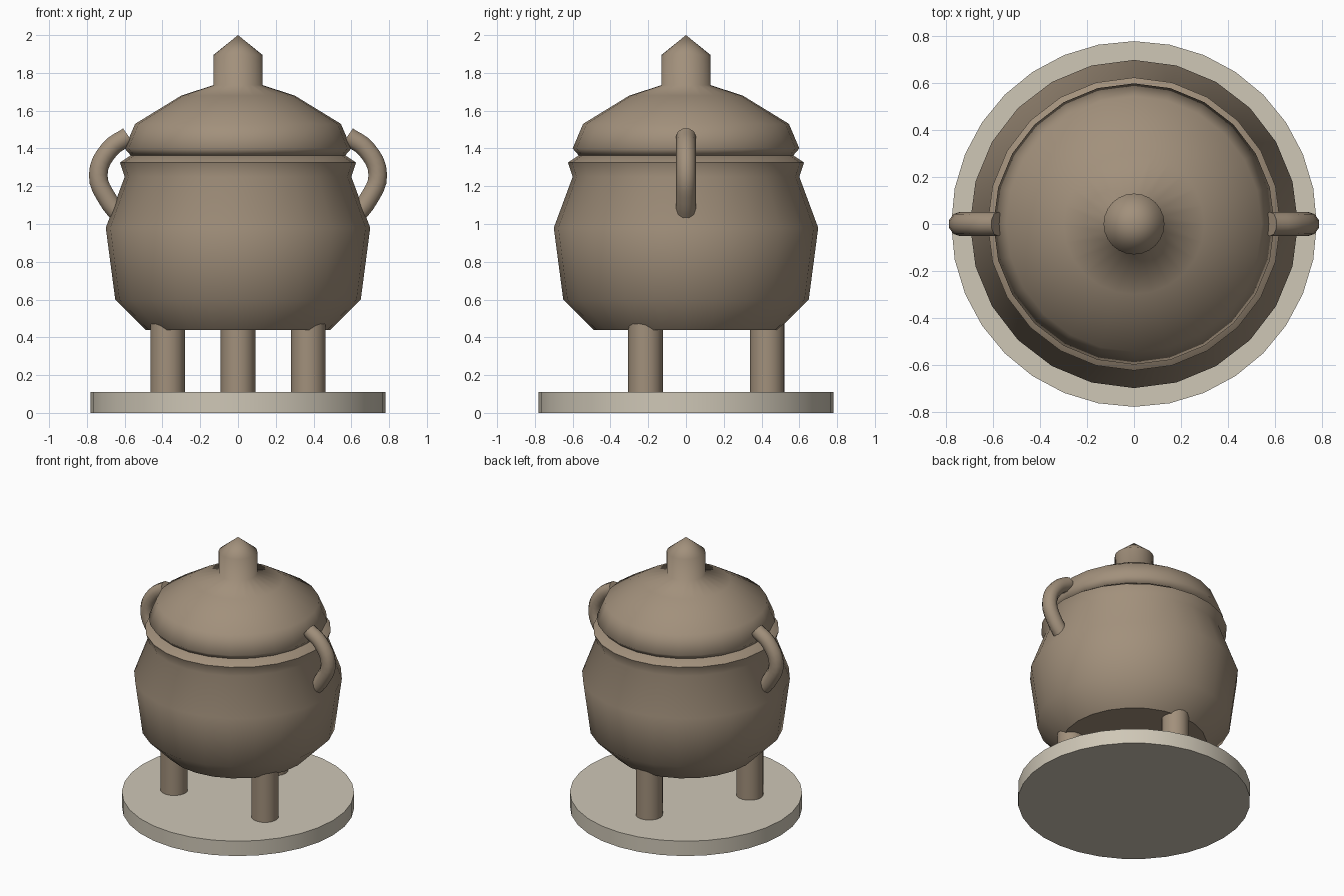
import bpy, bmesh, math

if "Cube" in bpy.data.objects:
    bpy.data.objects.remove(bpy.data.objects["Cube"])


def material(name, rgb):
    m = bpy.data.materials.new(name)
    m.diffuse_color = (*rgb, 1)
    m.use_nodes = True
    m.node_tree.nodes["Principled BSDF"].inputs["Base Color"].default_value = m.diffuse_color
    return m


BRONZE = material("bronze", (0.36, 0.28, 0.20))
STONE = material("stone", (0.62, 0.57, 0.47))


def lathe(name, profile, sides, mat, angle, loc=(0, 0, 0)):
    """Revolve (radius, z) points around z; open ends are capped."""
    bm = bmesh.new()
    rings = []
    for r, z in profile:
        if r == 0:
            rings.append([bm.verts.new((0, 0, z))] * sides)
        else:
            rings.append([bm.verts.new((r * math.cos(math.tau * i / sides),
                                        r * math.sin(math.tau * i / sides), z))
                          for i in range(sides)])
    for a, b in zip(rings, rings[1:]):
        for i in range(sides):
            j = (i + 1) % sides
            bm.faces.new(list(dict.fromkeys((a[i], a[j], b[j], b[i]))))
    for ring, p in ((rings[0][::-1], profile[0]), (rings[-1], profile[-1])):
        if p[0] > 0:
            bm.faces.new(ring)
    bmesh.ops.recalc_face_normals(bm, faces=bm.faces)
    me = bpy.data.meshes.new(name)
    bm.to_mesh(me)
    bm.free()
    me.materials.append(mat)
    ob = bpy.data.objects.new(name, me)
    bpy.context.collection.objects.link(ob)
    ob.location = loc
    bpy.ops.object.select_all(action='DESELECT')
    ob.select_set(True)
    bpy.context.view_layer.objects.active = ob
    bpy.ops.object.shade_smooth_by_angle(angle=math.radians(angle))
    return ob


def handle(name, side):
    """Bent tube in the xz plane."""
    path = [(0.58, 1.465), (0.68, 1.395), (0.74, 1.26), (0.69, 1.13), (0.62, 1.04)]
    cu = bpy.data.curves.new(name, 'CURVE')
    cu.dimensions = '3D'
    cu.bevel_depth = 0.052
    cu.bevel_resolution = 3
    cu.resolution_u = 4
    cu.use_fill_caps = True
    sp = cu.splines.new('BEZIER')
    sp.bezier_points.add(len(path) - 1)
    for p, (x, z) in zip(sp.bezier_points, path):
        p.co = (side * x, 0, z)
        p.handle_left_type = p.handle_right_type = 'AUTO'
    cu.materials.append(BRONZE)
    bpy.context.collection.objects.link(bpy.data.objects.new(name, cu))


# Stone plinth
lathe("plinth", [(0.78, 0), (0.78, 0.11)], 32, STONE, 30)

# Three legs
for n, deg in enumerate((90, 210, 330)):
    a = math.radians(deg)
    lathe(f"leg_{n + 1}", [(0.092, 0.11), (0.092, 0.48)], 16, BRONZE, 30,
          (0.43 * math.cos(a), 0.43 * math.sin(a), 0))

# Pot body with flared rim
lathe("pot_body", [(0.49, 0.44), (0.65, 0.60), (0.70, 0.98), (0.60, 1.25),
                   (0.625, 1.325), (0.565, 1.365)], 24, BRONZE, 44)

# Domed lid and pointed knob
lathe("lid", [(0.565, 1.36), (0.60, 1.40), (0.545, 1.53), (0.30, 1.68),
              (0.13, 1.735), (0.13, 1.895), (0, 2.0)], 24, BRONZE, 80)

# Side handles
handle("handle_right", 1)
handle("handle_left", -1)
